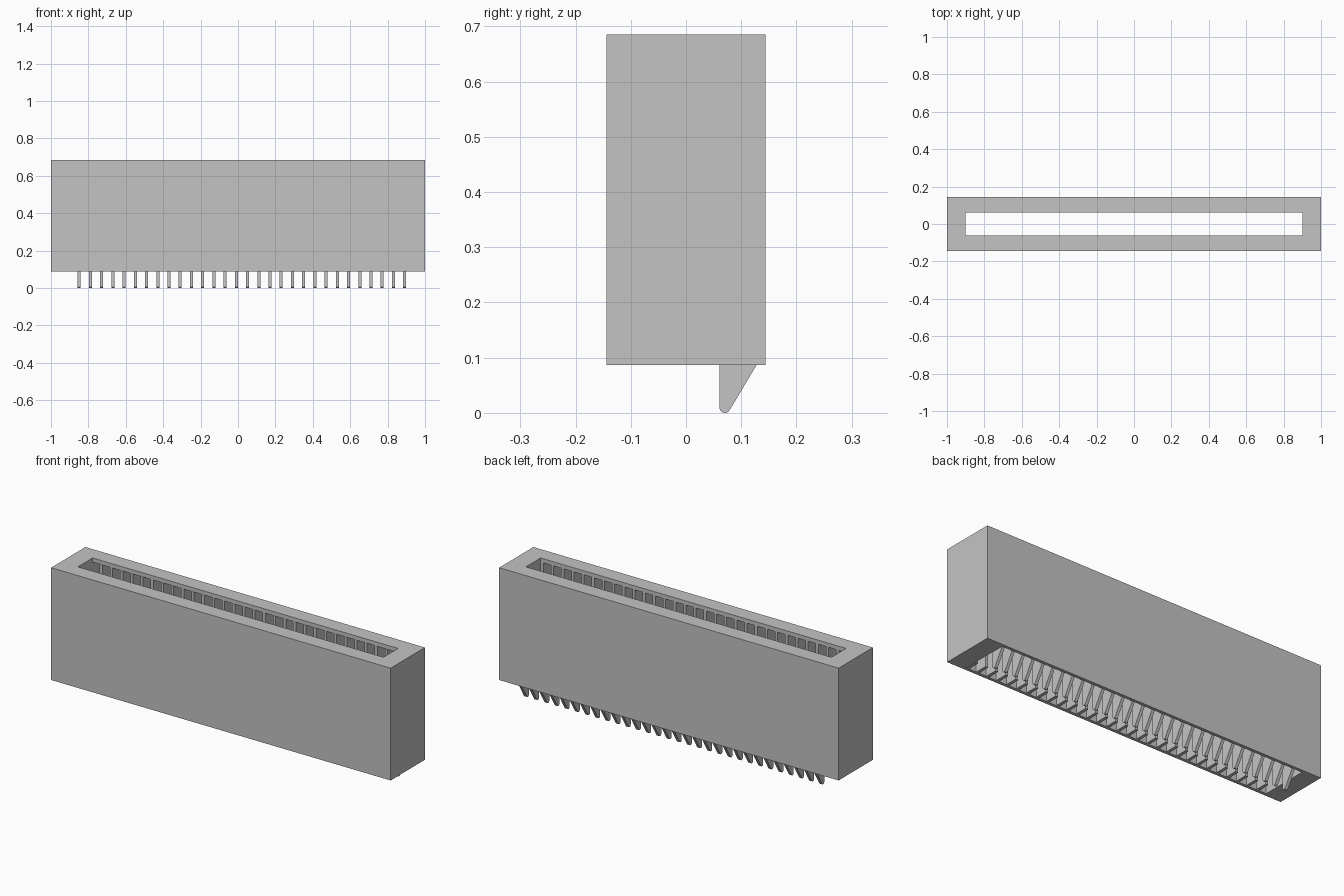
import bpy, bmesh, math

cube = bpy.data.objects.get("Cube")
if cube:
    bpy.data.objects.remove(cube, do_unlink=True)

BASE, TOP, LIP = 0.087, 0.685, 0.663      # body bottom, body top, underside of slot lip
HALF_X, HALF_Y = 1.0, 0.144               # outer body
SLOT_X, SLOT_Y, POCKET_Y = 0.9, 0.0615, 0.128
COUNT, PITCH, THICK, FIRST = 30, 0.06, 0.016, -0.857

grey = bpy.data.materials.new("plain grey")
grey.use_nodes = True
colour = (0.55, 0.55, 0.55, 1)
grey.diffuse_color = colour
grey.node_tree.nodes["Principled BSDF"].inputs["Base Color"].default_value = colour


def finish(name, bm):
    bmesh.ops.recalc_face_normals(bm, faces=bm.faces)
    mesh = bpy.data.meshes.new(name)
    bm.to_mesh(mesh)
    bm.free()
    mesh.materials.append(grey)
    obj = bpy.data.objects.new(name, mesh)
    bpy.context.collection.objects.link(obj)
    return obj


def rib_row(name, profile):
    """Extrude a y-z profile along x and repeat it along the slot."""
    bm = bmesh.new()
    face = bm.faces.new([bm.verts.new((FIRST, y, z)) for y, z in profile])
    out = bmesh.ops.extrude_face_region(bm, geom=[face])
    verts = [v for v in out["geom"] if isinstance(v, bmesh.types.BMVert)]
    bmesh.ops.translate(bm, verts=verts, vec=(THICK, 0, 0))
    obj = finish(name, bm)
    array = obj.modifiers.new("repeat", "ARRAY")
    array.count = COUNT
    array.use_relative_offset = False
    array.use_constant_offset = True
    array.constant_offset_displace = (PITCH, 0, 0)


# Housing: rectangular rings joined into a closed tube with a lip round the slot
bm = bmesh.new()
rings = []
for x, y, z in [(HALF_X, HALF_Y, BASE), (HALF_X, HALF_Y, TOP),
                (SLOT_X, SLOT_Y, TOP), (SLOT_X, SLOT_Y, LIP),
                (SLOT_X, POCKET_Y, LIP), (SLOT_X, POCKET_Y, BASE)]:
    rings.append([bm.verts.new((sx * x, sy * y, z))
                  for sx, sy in ((-1, -1), (1, -1), (1, 1), (-1, 1))])
for k, ring in enumerate(rings):
    after = rings[(k + 1) % len(rings)]
    for i in range(4):
        j = (i + 1) % 4
        quad = [ring[i], ring[j], after[j], after[i]]
        if len({tuple(v.co) for v in quad}) == 4:
            bm.faces.new(quad)
finish("housing", bm)

# Front dividers end flush with the housing bottom
rib_row("front_dividers", [(-POCKET_Y, BASE), (-SLOT_Y, BASE),
                           (-SLOT_Y, LIP), (-POCKET_Y, LIP)])

# Back dividers run down into tapered pins with rounded tips
R = 0.01
slope = math.atan2(BASE, 0.055)
start, end = math.pi, 1.5 * math.pi + slope
tip = [(SLOT_Y - 0.001 + R + R * math.cos(a), R + R * math.sin(a))
       for a in (start + (end - start) * i / 8 for i in range(9))]
rib_row("back_dividers_with_pins",
        tip + [(POCKET_Y, BASE), (POCKET_Y, LIP), (SLOT_Y - 0.001, LIP)])
